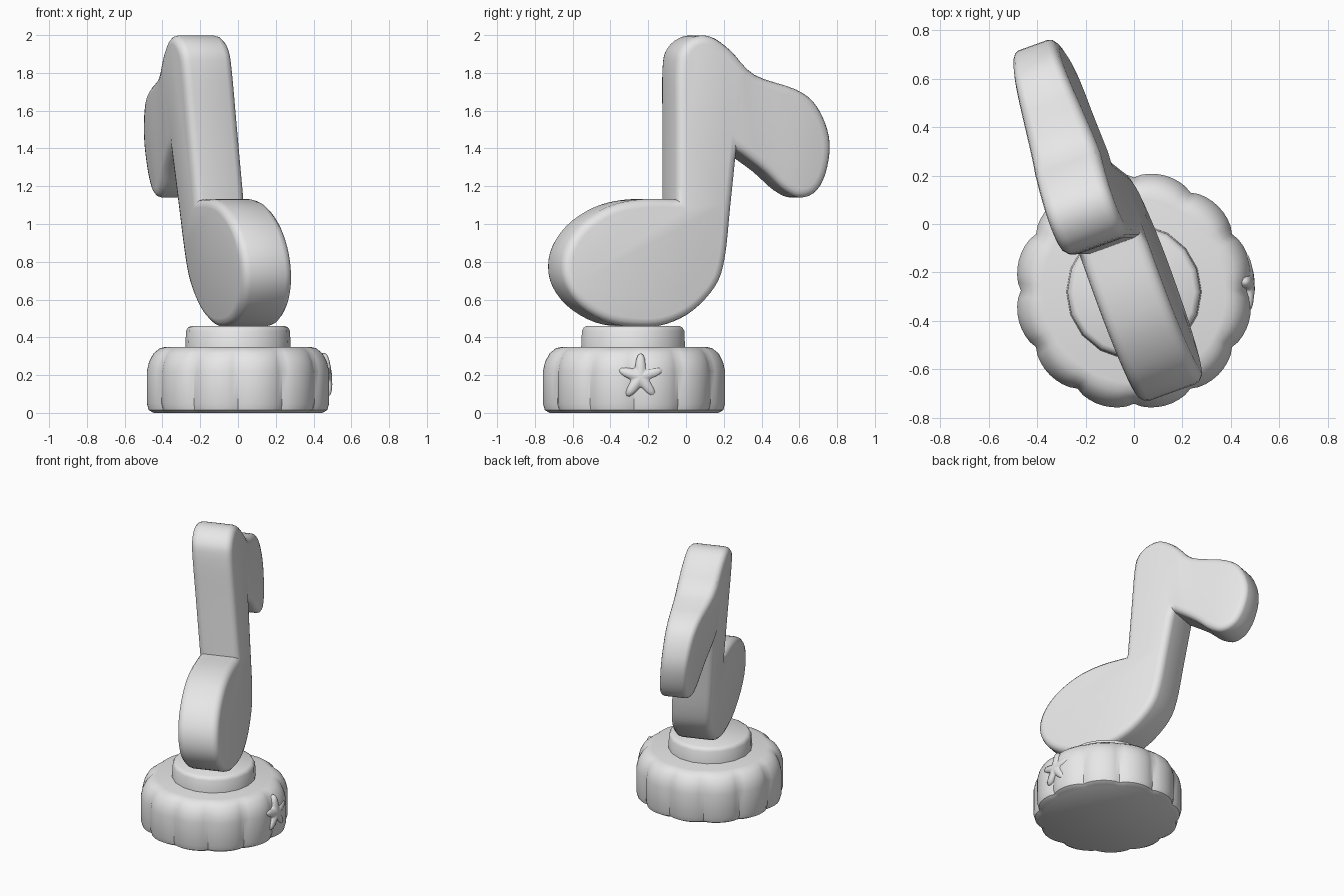
import bpy, bmesh, math
from mathutils import Vector

old = bpy.data.objects.get("Cube")
if old:
    bpy.data.objects.remove(old)

grey = bpy.data.materials.new("light_grey")
grey.use_nodes = True
grey.diffuse_color = (0.8, 0.8, 0.8, 1)
grey.node_tree.nodes["Principled BSDF"].inputs["Base Color"].default_value = (0.8, 0.8, 0.8, 1)


def loft(rings):
    """Bridge equal closed rings of points and cap both ends."""
    bm = bmesh.new()
    loops = [[bm.verts.new(p) for p in ring] for ring in rings]
    for a, b in zip(loops, loops[1:]):
        for i in range(len(a)):
            j = (i + 1) % len(a)
            bm.faces.new((a[i], a[j], b[j], b[i]))
    bm.faces.new(loops[0][::-1])
    bm.faces.new(loops[-1])
    return bm


def finish(name, bm, angle=40):
    bmesh.ops.recalc_face_normals(bm, faces=bm.faces)
    mesh = bpy.data.meshes.new(name)
    bm.to_mesh(mesh)
    bm.free()
    mesh.materials.append(grey)
    obj = bpy.data.objects.new(name, mesh)
    bpy.context.collection.objects.link(obj)
    bpy.ops.object.select_all(action='DESELECT')
    obj.select_set(True)
    bpy.context.view_layer.objects.active = obj
    bpy.ops.object.shade_smooth_by_angle(angle=math.radians(angle))
    return obj


def turned(name, profile, sides, centre_y, lobes=0):
    """Turn (radius, height, lobe depth) rows about an upright axis."""
    rings = []
    for r, z, depth in profile:
        ring = []
        for i in range(sides):
            a = math.tau * i / sides
            rr = r - depth * (1 - abs(math.sin(lobes * a / 2)) ** 0.7)
            ring.append((rr * math.cos(a), centre_y + rr * math.sin(a), z))
        rings.append(ring)
    return finish(name, loft(rings))


def smooth_path(pts, steps=4):
    """Curve through the points, keeping both ends as corners."""
    p = [Vector(q) for q in pts]
    p = [p[0]] + p + [p[-1]]
    out = []
    for a, b, c, d in zip(p, p[1:], p[2:], p[3:]):
        for k in range(steps):
            t = k / steps
            out.append(0.5 * (2 * b + (c - a) * t + (2 * a - 5 * b + 4 * c - d) * t * t
                              + (3 * b - a - 3 * c + d) * t ** 3))
    return out


def inset(loop, d):
    """Move a clockwise outline inward by d."""
    out = []
    for i, p in enumerate(loop):
        e1 = (p - loop[i - 1]).normalized()
        e2 = (loop[(i + 1) % len(loop)] - p).normalized()
        n1, n2 = Vector((e1.y, -e1.x)), Vector((e2.y, -e2.x))
        out.append(p + (n1 + n2) * (d / (1 + n1.dot(n2))))
    return out


# Scalloped base and round pedestal
turned("base", [(0.455, 0, 0.02), (0.482, 0.015, 0.025), (0.492, 0.05, 0.025),
                (0.492, 0.22, 0.025), (0.48, 0.27, 0.023), (0.455, 0.315, 0.018),
                (0.42, 0.342, 0.01), (0.38, 0.35, 0)], 96, -0.275, 12)
turned("pedestal", [(0.28, 0.33, 0), (0.275, 0.435, 0), (0.265, 0.452, 0),
                    (0.25, 0.46, 0)], 18, -0.28)

# Music note: stem and flag, then stem back and round head
stem_and_flag = [(-0.09, 1.13), (-0.09, 1.5), (-0.09, 1.82), (-0.065, 1.93), (0.01, 1.99),
                 (0.1, 1.99), (0.2, 1.92), (0.33, 1.79), (0.56, 1.71), (0.67, 1.62),
                 (0.735, 1.46), (0.725, 1.3), (0.67, 1.18), (0.58, 1.14), (0.49, 1.18),
                 (0.38, 1.28), (0.23, 1.39)]
head = [(0.23, 1.39), (0.2, 1.1), (0.17, 0.82), (0.12, 0.67), (0, 0.54), (-0.14, 0.47),
        (-0.28, 0.455), (-0.45, 0.48), (-0.6, 0.57), (-0.685, 0.7), (-0.685, 0.85),
        (-0.6, 0.99), (-0.45, 1.09), (-0.28, 1.13), (-0.09, 1.13)]
outline = smooth_path(stem_and_flag) + smooth_path(head)
half, rnd = 0.142, 0.045
steps = [rnd * (1 - math.cos(math.radians(a))) for a in (90, 60, 30, 0)]
depths = [half - rnd + rnd * math.sin(math.radians(a)) for a in (90, 60, 30, 0)]
rows = list(zip(steps, depths)) + [(s, -d) for s, d in zip(steps[::-1], depths[::-1])]
bm = loft([[(t, p.x, p.y) for p in inset(outline, s)] for s, t in rows])
for cut in (0.25, 0.5):
    bmesh.ops.bisect_plane(bm, geom=bm.verts[:] + bm.edges[:] + bm.faces[:],
                           plane_co=(0, cut, 0), plane_no=(0, 1, 0))
# Thin the flag, turn the plate and lean it sideways
for v in bm.verts:
    t, y, z = v.co
    t *= 1 - 0.33 * max(0, y - 0.25) / 0.48
    v.co = (0.155 - 0.36 * (y + 0.685) - 0.09 * (z - 0.77) + 0.94 * t, y + 0.34 * t, z)
finish("music_note", bm)

# Puffy star on the left side of the base
rings = []
for scale, x in ((1, 0.42), (1, 0.468), (0.93, 0.48), (0.75, 0.488), (0.4, 0.495), (0.1, 0.497)):
    ring = []
    for i in range(50):
        a = math.tau * i / 50
        r = scale * (0.088 + 0.034 * math.cos(5 * a) + 0.004 * math.cos(10 * a))
        y, z = r * math.sin(a), r * math.cos(a)
        ring.append((x - 0.06 * y - 0.06 * z, y - 0.24, z + 0.19))
    rings.append(ring)
finish("star", loft(rings), 60)
